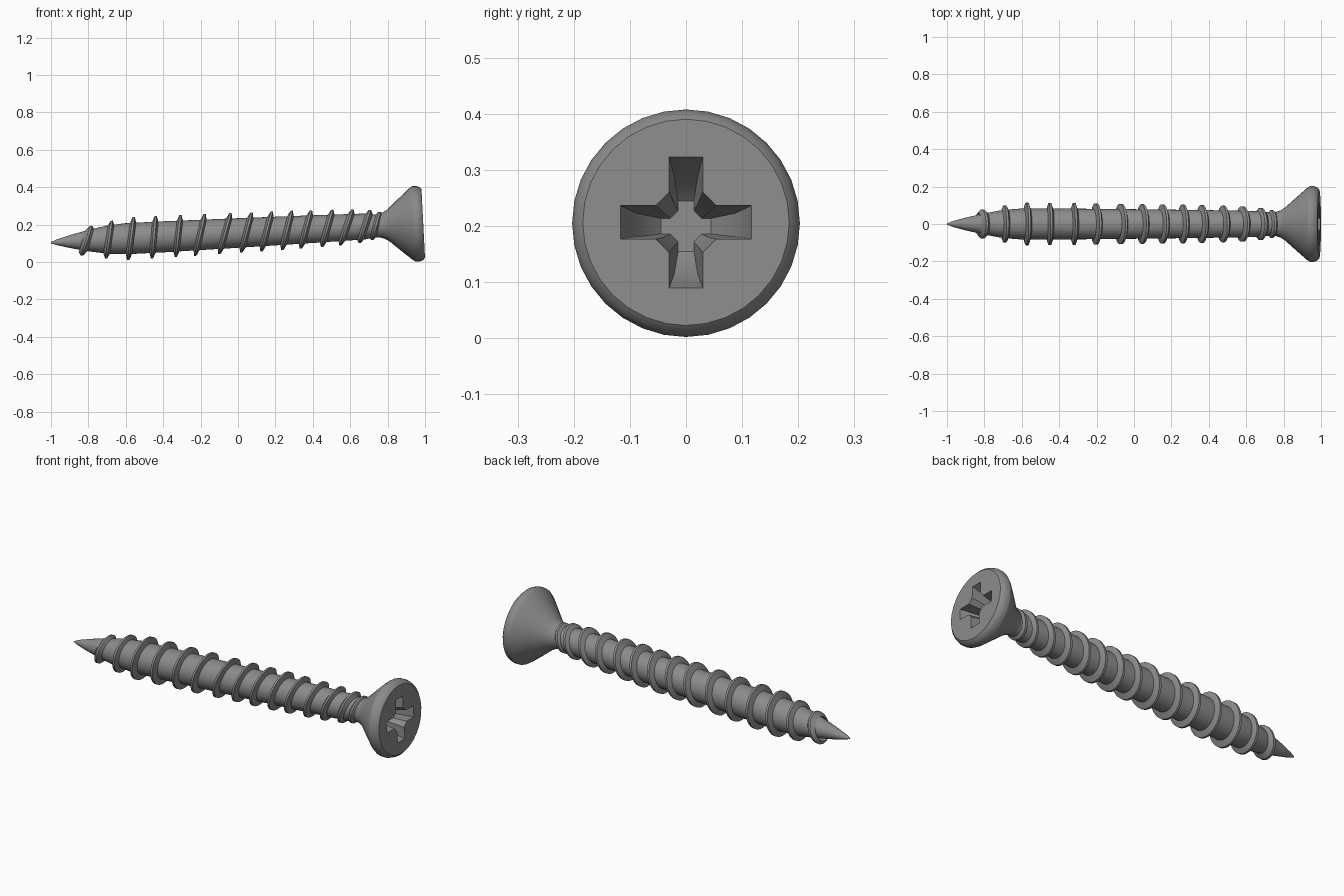
import bpy, bmesh, math
from mathutils import Matrix

if "Cube" in bpy.data.objects:
    bpy.data.objects.remove(bpy.data.objects["Cube"])

SEG = 32
TILT = math.atan(0.0515)
# local frame: tip at origin, screw axis along +x
PLACE = Matrix.Translation((-1, 0, 0.104)) @ Matrix.Rotation(-TILT, 4, 'Y')

steel = bpy.data.materials.new("grey steel")
steel.diffuse_color = (0.26, 0.26, 0.26, 1)
steel.use_nodes = True
steel.node_tree.nodes["Principled BSDF"].inputs["Base Color"].default_value = steel.diffuse_color


def make_object(name, bm):
    bmesh.ops.remove_doubles(bm, verts=bm.verts, dist=1e-5)
    bmesh.ops.recalc_face_normals(bm, faces=bm.faces)
    me = bpy.data.meshes.new(name)
    bm.to_mesh(me)
    bm.free()
    ob = bpy.data.objects.new(name, me)
    me.materials.append(steel)
    bpy.context.collection.objects.link(ob)
    ob.matrix_world = PLACE
    return ob


def revolve(bm, profile, shear=0.0, closed=False):
    """Spin (x, radius) points around x; shear leans the ring along x."""
    rings = []
    for x, r in profile:
        ring = []
        for i in range(SEG):
            t = 2 * math.pi * i / SEG
            z = r * math.cos(t)
            ring.append(bm.verts.new((x + shear * z, r * math.sin(t), z)))
        rings.append(ring)
    pairs = list(zip(rings, rings[1:]))
    if closed:
        pairs.append((rings[-1], rings[0]))
    for a, b in pairs:
        for i in range(SEG):
            j = (i + 1) % SEG
            bm.faces.new((a[i], a[j], b[j], b[i]))
    if not closed:
        bm.faces.new(rings[0])
        bm.faces.new(rings[-1])


def smooth(ob, angle):
    bpy.ops.object.select_all(action='DESELECT')
    ob.select_set(True)
    bpy.context.view_layer.objects.active = ob
    bpy.ops.object.shade_smooth_by_angle(angle=math.radians(angle))


# shank with pointed tip
bm = bmesh.new()
revolve(bm, [(0, 0.003), (0.03, 0.015), (0.10, 0.034), (0.20, 0.057),
             (0.30, 0.075), (0.40, 0.083), (0.60, 0.083), (1.0, 0.079),
             (1.4, 0.074), (1.68, 0.069), (1.73, 0.062), (1.80, 0.062)])
smooth(make_object("shank", bm), 35)

# leaning thread ridges: position, outer radius, lean (top minus bottom)
ridges = [(-0.81, 0.078, 0.05), (-0.69, 0.10, 0.03), (-0.572, 0.114, 0.03),
          (-0.45, 0.113, 0.02), (-0.32, 0.111, 0.025), (-0.203, 0.11, 0.05),
          (-0.07, 0.108, 0.06), (0.045, 0.106, 0.055), (0.153, 0.105, 0.055),
          (0.262, 0.104, 0.05), (0.363, 0.101, 0.055), (0.477, 0.098, 0.055),
          (0.58, 0.094, 0.065), (0.678, 0.086, 0.055), (0.737, 0.074, 0.04)]
bm = bmesh.new()
for x, r, lean in ridges:
    s = (x + 1) / math.cos(TILT)
    k = lean / (2 * r) + math.tan(TILT)
    base = min(r - 0.02, 0.062)
    revolve(bm, [(s - 0.023, base), (s - 0.006, r), (s + 0.006, r),
                 (s + 0.023, base)], k, True)
smooth(make_object("thread", bm), 35)

# countersunk head
bm = bmesh.new()
revolve(bm, [(1.755, 0.062), (1.785, 0.072), (1.81, 0.088), (1.87, 0.142),
             (1.925, 0.190), (1.943, 0.202), (1.962, 0.203),
             (1.982, 0.196), (1.993, 0.184)])
head = make_object("head", bm)

# tapered cross-shaped driver recess
def cross(bm, x, length, width, corner):
    pts = []
    for q in range(4):
        c, s = round(math.cos(q * math.pi / 2)), round(math.sin(q * math.pi / 2))
        for u, v in ((length, -width), (length, width), (corner, width), (width, corner)):
            pts.append((u * c - v * s, u * s + v * c))
    return [bm.verts.new((x, y, z)) for y, z in pts]

bm = bmesh.new()
loops = [cross(bm, 1.86, 0.045, 0.014, 0.028), cross(bm, 1.90, 0.088, 0.021, 0.038),
         cross(bm, 1.993, 0.117, 0.030, 0.054), cross(bm, 2.02, 0.117, 0.030, 0.054)]
for a, b in zip(loops, loops[1:]):
    for i in range(len(a)):
        j = (i + 1) % len(a)
        bm.faces.new((a[i], a[j], b[j], b[i]))
bm.faces.new(loops[0])
bm.faces.new(loops[-1])
cutter = make_object("recess_cutter", bm)
cutter.hide_render = True

cut = head.modifiers.new("recess", 'BOOLEAN')
cut.operation = 'DIFFERENCE'
cut.solver = 'EXACT'
cut.object = cutter
bpy.context.view_layer.update()
bpy.context.view_layer.objects.active = head
bpy.ops.object.modifier_apply(modifier=cut.name)
bpy.data.objects.remove(cutter)
smooth(head, 30)
